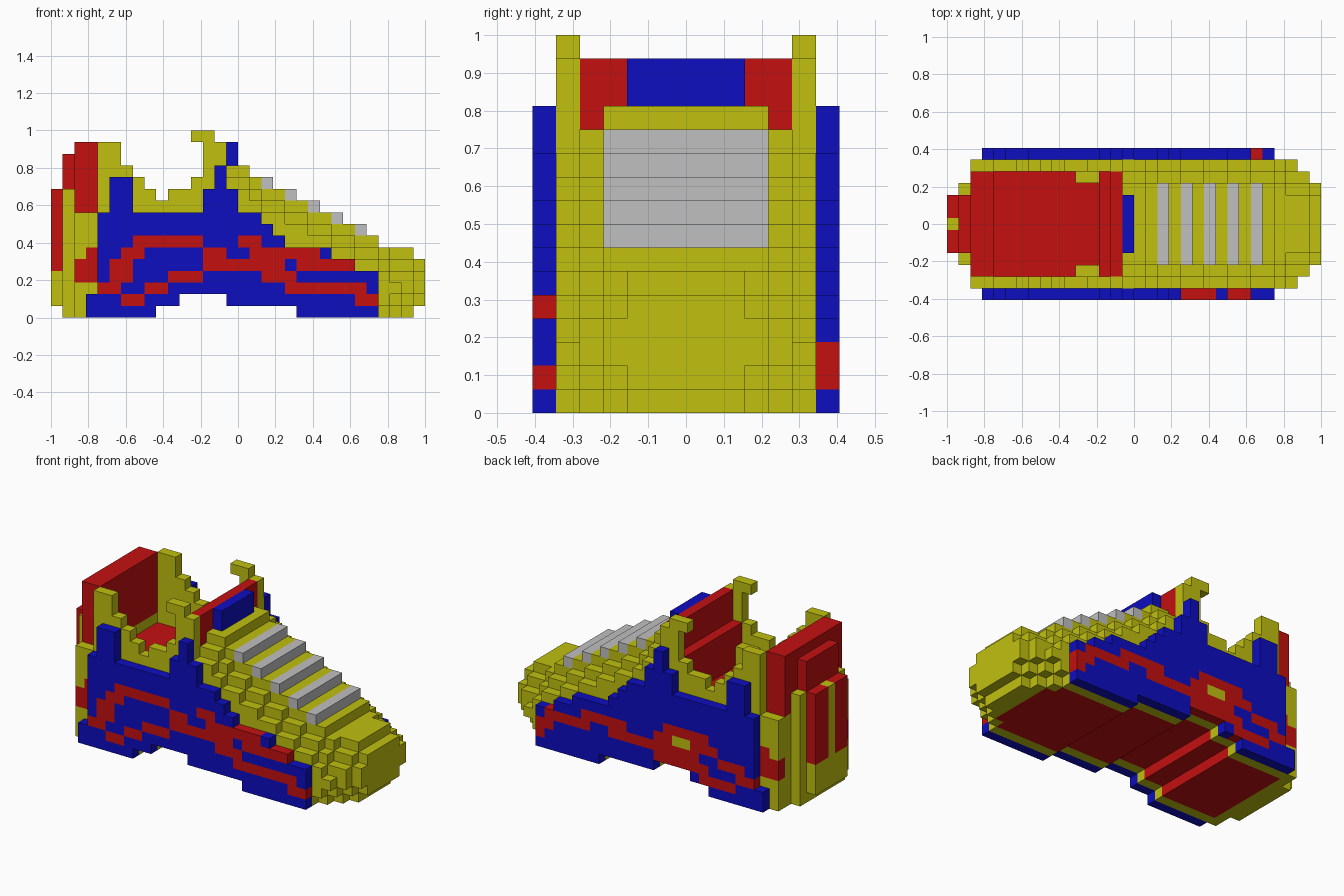
import bpy, bmesh
from mathutils import Vector

UNIT = 1 / 16          # edge of one block
MID = 6                # centre row across the width

if "Cube" in bpy.data.objects:
    bpy.data.objects.remove(bpy.data.objects["Cube"])

COLOURS = {
    "yellow": (0.53, 0.53, 0.005),
    "red": (0.55, 0.005, 0.005),
    "blue": (0.004, 0.004, 0.53),
    "grey": (0.53, 0.53, 0.53),
}
materials = {}
for name, rgb in COLOURS.items():
    mat = bpy.data.materials.new(name)
    mat.use_nodes = True
    mat.diffuse_color = (*rgb, 1)
    mat.node_tree.nodes["Principled BSDF"].inputs["Base Color"].default_value = (*rgb, 1)
    materials[name] = mat

blocks = {}            # (i, j, k) -> (part, colour)


def box(part, colour, xs, half, zs, inner=0):
    """Fill blocks mirrored about the centre row; inner leaves a gap in the middle."""
    for i in range(xs[0], xs[1] + 1):
        for d in range(inner, half + 1):
            for k in range(zs[0], zs[1]):
                for j in (MID - d, MID + d):
                    blocks[i, j, k] = (part, colour)


def underside(i):
    """Arched bottom of the sole."""
    if 11 <= i < 15:
        return 2
    return 1 if 9 <= i < 21 else 0


# Lower body with the foot cavity above it
for i in range(2, 15):
    box("body", "yellow", (i, i), 5, (underside(i), 9 if i < 4 else 8))
box("insole", "red", (4, 12), 4, (7, 8))

# Collar walls around the opening
collar = [15, 15, 13, 12, 11, 10, 11, 11, 12, 15, 15]
for i, top in enumerate(collar, start=4):
    box("collar", "yellow", (i, i), 5, (8, top), inner=5)
box("collar", "yellow", (11, 12), 4, (8, 10), inner=4)
box("collar_hook", "yellow", (12, 13), 5, (15, 16), inner=5)

# Rounded, stepped front of the shoe
for i in range(15, 32):
    top = 20 - i // 2 + (i in (16, 30))
    width = min(5, 34 - i)
    for d in range(width + 1):
        drop = max(0, d - (2 if i > 28 else 3))
        low = max(underside(i), int(i == 31), d + i - 32)
        box("toe", "yellow", (i, i), d, (low, top - drop), inner=d)

# Lace bars
for i in range(18, 27, 2):
    top = 20 - i // 2
    box("laces", "grey", (i, i), 3, (top, top + 1))

# Tongue with its front label
box("tongue", "red", (13, 13), 4, (8, 12))
box("tongue", "red", (14, 14), 4, (8, 15))
box("tongue_label", "blue", (15, 15), 2, (13, 15))

# Heel counter, padding and pull stripes
box("heel", "yellow", (1, 1), 3, (0, 11))
box("heel", "yellow", (0, 0), 2, (1, 11))
box("heel_padding", "red", (2, 3), 4, (9, 15))
box("heel_padding", "red", (1, 1), 2, (9, 14))
box("heel_stripes", "red", (0, 0), 2, (4, 11), inner=1)
box("heel_band", "red", (2, 3), 5, (3, 5), inner=5)
box("heel_band", "red", (3, 3), 5, (5, 6), inner=5)

# Outsole tread, inset from the rim
for i in range(3, 29):
    low = underside(i)
    box("outsole", "red", (i, i), 3 if i == 28 else 4, (low, low + 1))

# Side panels: tops listed as (last column, height)
panel_tops = [(3, 2), (4, 9), (6, 12), (12, 9), (13, 11), (14, 13), (15, 11),
              (17, 9), (18, 8), (19, 7), (23, 6), (25, 5), (27, 4)]
column = 3
for last, top in panel_tops:
    for i in range(column, last + 1):
        box("side_panels", "blue", (i, i), 6, (underside(i), top), inner=6)
    column = last + 1

# Wavy stripes on each side panel: height -> column runs
right_wave = {
    6: [(7, 12), (16, 17)],
    5: [(6, 7), (13, 14), (17, 22)],
    4: [(5, 6), (13, 19), (21, 25)],
    3: [(5, 6), (10, 12), (18, 20)],
    2: [(4, 5), (8, 9), (20, 26)],
    1: [(6, 7), (26, 27)],
}
left_wave = {
    5: [(9, 13)],
    4: [(8, 10), (13, 14), (18, 22)],
    3: [(5, 7), (10, 19), (22, 26)],
    2: [(4, 5), (9, 14), (26, 27)],
    1: [(6, 9), (27, 27)],
}
for row, wave in ((0, right_wave), (2 * MID, left_wave)):
    for k, runs in wave.items():
        for first, last in runs:
            for i in range(first, last + 1):
                if (i, row, k) in blocks:
                    blocks[i, row, k] = ("side_panels", "red")
for i in (11, 12):
    blocks[i, 2 * MID, 4] = ("side_panels", "yellow")


# Turn each part into a mesh of its exposed block faces
def make_part(part):
    bm = bmesh.new()
    used, corners = [], {}

    def vert(p):
        key = tuple(p)
        if key not in corners:
            x, y, z = key
            corners[key] = bm.verts.new(((x - 16) * UNIT, (y - MID - 0.5) * UNIT, z * UNIT))
        return corners[key]

    for cell, (owner, colour) in blocks.items():
        if owner != part:
            continue
        if colour not in used:
            used.append(colour)
        for axis in range(3):
            for side in (0, 1):
                near = list(cell)
                near[axis] += 2 * side - 1
                if tuple(near) in blocks:
                    continue
                u, v = (axis + 1) % 3, (axis + 2) % 3
                quad = []
                for a, b in ((0, 0), (1, 0), (1, 1), (0, 1)):
                    p = list(cell)
                    p[axis] += side
                    p[u] += a
                    p[v] += b
                    quad.append(vert(p))
                face = bm.faces.new(quad if side else quad[::-1])
                face.material_index = used.index(colour)
    mesh = bpy.data.meshes.new(part)
    bm.to_mesh(mesh)
    bm.free()
    for colour in used:
        mesh.materials.append(materials[colour])
    bpy.context.collection.objects.link(bpy.data.objects.new(part, mesh))


for part in sorted({owner for owner, _ in blocks.values()}):
    make_part(part)
